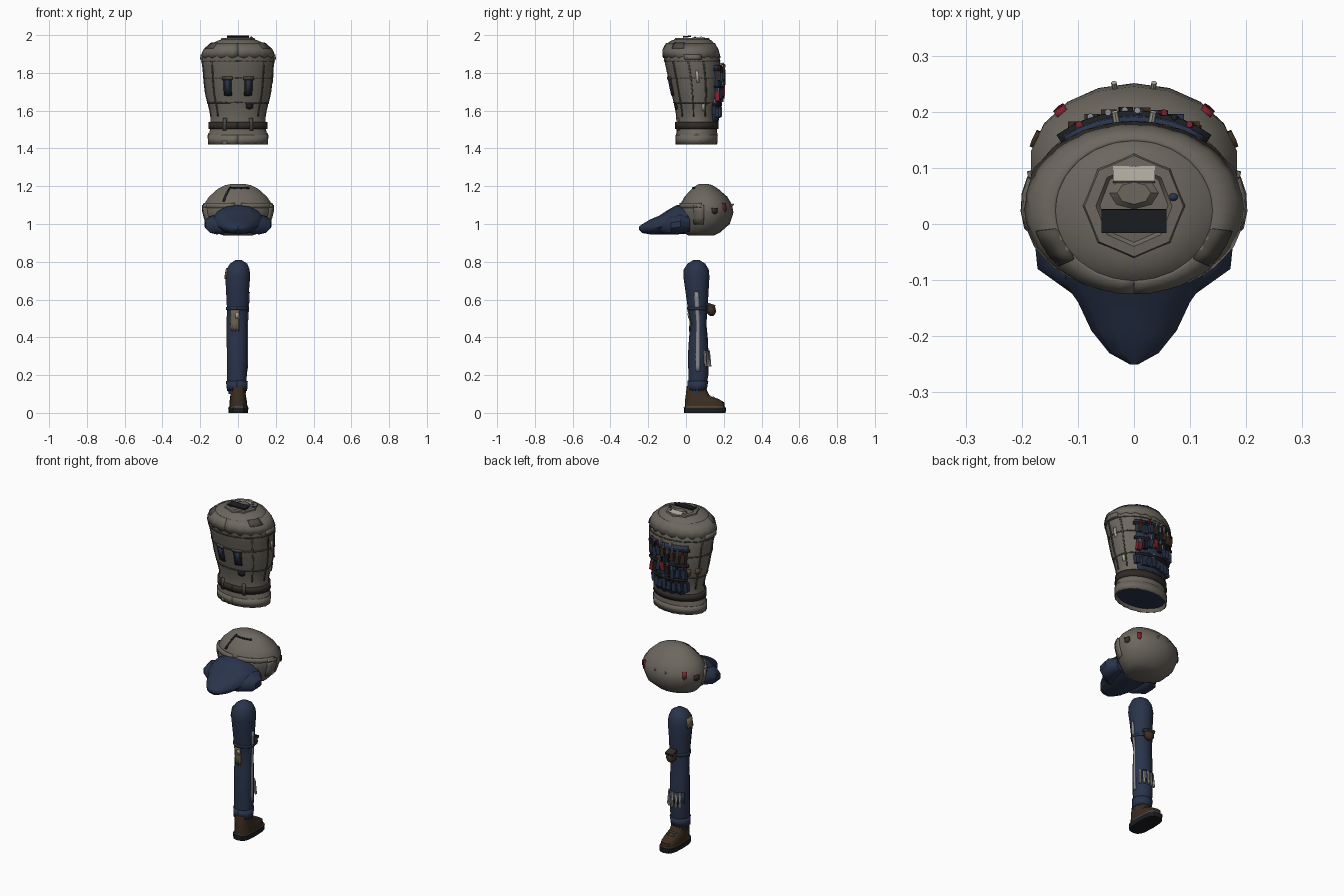
import bpy, bmesh, math, random
from mathutils import Vector

if "Cube" in bpy.data.objects:
    bpy.data.objects.remove(bpy.data.objects["Cube"])

random.seed(4)
COL = {"cloth": (.15, .135, .113), "seam": (.075, .068, .058), "navy": (.022, .034, .07),
       "dark": (.012, .013, .016), "belt": (.03, .024, .02), "leather": (.045, .026, .015),
       "red": (.22, .015, .025), "pale": (.42, .39, .33), "steel": (.25, .26, .28), "tan": (.16, .13, .085),
       "rust": (.11, .06, .035)}
MATS = {}
for k, c in COL.items():
    MATS[k] = bpy.data.materials.new(k)
    MATS[k].diffuse_color = (*c, 1)


def finish(name, bm, col):
    bmesh.ops.recalc_face_normals(bm, faces=bm.faces)
    me = bpy.data.meshes.new(name)
    bm.to_mesh(me)
    bm.free()
    ob = bpy.data.objects.new(name, me)
    bpy.context.collection.objects.link(ob)
    me.materials.append(MATS[col])
    return ob


def ring_point(row, deg, axis="z", power=1):
    w, u0, u1, v0, v1 = row
    c, s = math.cos(math.radians(deg)), math.sin(math.radians(deg))
    c, s = math.copysign(abs(c) ** power, c), math.copysign(abs(s) ** power, s)
    u, v = (u0 + u1) / 2 + (u1 - u0) / 2 * c, (v0 + v1) / 2 + (v1 - v0) / 2 * s
    return (u, v, w) if axis == "z" else (u, w, v)


def loft(name, rows, col, n=20, axis="z", power=1):
    bm = bmesh.new()
    rings = [[bm.verts.new(ring_point(r, 360 * i / n - 90, axis, power)) for i in range(n)] for r in rows]
    for a, b in zip(rings, rings[1:]):
        for i in range(n):
            bm.faces.new((a[i], a[(i + 1) % n], b[(i + 1) % n], b[i]))
    bm.faces.new(rings[0])
    bm.faces.new(rings[-1])
    return finish(name, bm, col)


def row_at(rows, z):
    for a, b in reversed(list(zip(rows, rows[1:]))):
        if a[0] <= z <= b[0]:
            t = (z - a[0]) / (b[0] - a[0])
            return [p + (q - p) * t for p, q in zip(a, b)]
    return rows[-1] if z > rows[-1][0] else rows[1]


def patch(name, rows, a0, a1, z0, z1, t, col, edge=0):
    """Slab that hugs a lofted body; edge makes the lower border ragged."""
    nu, nv = max(2, int(abs(a1 - a0) / 9)), max(1, int((z1 - z0) / .03))
    bm = bmesh.new()
    grid = []
    for i in range(nu + 1):
        low = z0 - edge * (i % 2)
        grid.append([bm.verts.new(ring_point(row_at(rows, low + (z1 - low) * j / nv), a0 + (a1 - a0) * i / nu))
                     for j in range(nv + 1)])
    for a, b in zip(grid, grid[1:]):
        for j in range(nv):
            bm.faces.new((a[j], b[j], b[j + 1], a[j + 1]))
    ob = finish(name, bm, col)
    m = ob.modifiers.new("thickness", "SOLIDIFY")
    m.thickness, m.offset = 2 * t, 0
    return ob


def blob(name, loc, size, col, rot=(0, 0, 0), seg=10):
    bpy.ops.mesh.primitive_uv_sphere_add(segments=seg, ring_count=7, radius=1, location=loc, rotation=rot)
    ob = bpy.context.object
    ob.name, ob.scale = name, size
    ob.data.materials.append(MATS[col])


def box(name, loc, size, col, rot=(0, 0, 0)):
    bpy.ops.mesh.primitive_cube_add(size=1, location=loc, rotation=rot)
    ob = bpy.context.object
    ob.name, ob.scale = name, size
    ob.data.materials.append(MATS[col])


def rod(name, a, b, r, col):
    a, b = Vector(a), Vector(b)
    bpy.ops.mesh.primitive_cylinder_add(vertices=7, radius=r, depth=(b - a).length, location=(a + b) / 2,
                                        rotation=(b - a).to_track_quat("Z", "Y").to_euler())
    bpy.context.object.name = name
    bpy.context.object.data.materials.append(MATS[col])


# Torso shell, with a recessed hem underneath
sym = lambda data: [(z, -x, x, y0, y1) for z, x, y0, y1 in data]
torso = sym([(1.45, .142, -.04, .15), (1.42, .156, -.052, .162), (1.478, .158, -.052, .166), (1.488, .15, -.05, .164),
             (1.57, .145, -.052, .166), (1.62, .154, -.06, .172), (1.68, .172, -.075, .184), (1.75, .181, -.09, .188),
             (1.82, .186, -.105, .186), (1.88, .195, -.118, .178), (1.92, .18, -.12, .167), (1.95, .15, -.108, .152),
             (1.97, .11, -.08, .138), (1.978, .085, -.055, .12)])
loft("torso", torso, "cloth", 24)
loft("torso_lining", sym([(1.44, .146, -.044, .154), (1.455, .13, -.03, .14)]), "navy", 24)
patch("ragged_hem", torso, -90, 270, 1.424, 1.47, .003, "cloth", .008)
patch("hem_tear", torso, -122, -112, 1.405, 1.44, .003, "cloth", .01)
patch("belt", torso, -90, 270, 1.502, 1.54, .008, "belt")
patch("shoulder_cape", torso, -90, 270, 1.89, 1.955, .006, "cloth", .012)
for s in (-1, 1):
    m = 90 * (1 - s)
    tip = lambda d: -90 + s * d
    patch("chest_pocket", torso, tip(11), tip(25), 1.68, 1.77, .005, "dark")
    patch("pocket_insert", torso, tip(15), tip(21), 1.69, 1.765, .008, "navy")
    patch("pocket_flap", torso, tip(9), tip(27), 1.765, 1.78, .007, "seam")
    for d in (45, 80, 112):
        patch("vertical_seam", torso, tip(d), tip(d + 3), 1.57, 1.86, .003, "seam")
    patch("shoulder_patch", torso, tip(48), tip(76), 1.925, 1.955, .009, "seam")
    patch("belt_loop", torso, tip(24), tip(31), 1.495, 1.56, .01, "seam")
    patch("shoulder_tip", torso, tip(75), tip(110), 1.87, 1.895, .009, "cloth")
for z in (1.64, 1.77, 1.86):
    patch("round_seam", torso, -90, 270, z, z + .006, .003, "seam")
patch("side_tag", torso, 3, 9, 1.75, 1.81, .004, "pale")
patch("side_tag", torso, 14, 21, 1.6, 1.635, .005, "pale")
patch("front_tear", torso, -74, -60, 1.615, 1.635, .005, "dark", .008)
for a in (125, 148):
    patch("back_rust_patch", torso, a, a + 14, 1.6 + a / 2000, 1.7, .005, "rust", .012)

# Collar and neck opening
loft("collar", sym([(1.96, .098, -.066, .132), (1.984, .088, -.058, .122), (1.986, .068, -.04, .104),
                    (1.977, .06, -.032, .098)]), "cloth", 8)
box("collar_flap", (0, .005, 1.992), (.115, .042, .008), "dark", (.1, 0, 0))
box("neck_pad", (0, .088, 1.984), (.075, .028, .012), "pale", (-.3, 0, 0))
loft("neck_plug", sym([(1.97, .055, .02, .09), (1.988, .03, .035, .075)]), "cloth", 8)
blob("collar_button", (.07, .048, 1.986), (.009, .007, .006), "navy")

# Tool rig on the back
patch("tool_panel", torso, 50, 130, 1.55, 1.84, .008, "navy", .01)
for i, x in enumerate((-.105, -.075, -.045, -.015, .015, .045, .075, .105)):
    for k in range(3):
        z = 1.6 + .09 * k + random.uniform(-.02, .02)
        r = row_at(torso, z)
        y = ring_point(r, math.degrees(math.acos(x / r[2])))[1] + .01
        kind = random.choice(("red", "dark", "navy", "navy", "leather", "dark"))
        box("tool_pouch", (x, y, z), (.024, .022, .05), "navy" if k == 0 else kind, (0, random.uniform(-.15, .15), 0))
        rod("tool_handle", (x, y + .004, z), (x + random.uniform(-.012, .012), y + .006, z + .055), .006,
            random.choice(("red", "steel", "dark", "tan")))
for z in (1.63, 1.72, 1.81):
    patch("tool_strap", torso, 46, 134, z, z + .012, .016, "dark")
for x in (-.03, .03):
    rod("pale_handle", (x, .175, 1.84), (x * 1.15, .2, 1.85), .006, "pale")

# Rounded cap shell with its seams and tears
cap = sym([(.94, .08, .01, .15), (.955, .125, -.012, .18), (1, .165, -.024, .232), (1.06, .185, -.035, .251),
           (1.1, .186, -.032, .245), (1.145, .155, -.008, .218), (1.185, .11, .03, .172), (1.205, .07, .055, .14),
           (1.213, .03, .07, .115)])
loft("cap_shell", cap, "cloth", 18)
for s in (-1, 1):
    patch("cap_rim", cap, -90 + s * 5, -90 + s * 80, 1.085, 1.11, .007, "cloth")
    patch("cap_side_rim", cap, -90 + s * 62, -90 + s * 85, 1.0, 1.1, .006, "cloth")
    patch("cap_tear", cap, 90 - s * 78, 90 - s * 66, 1.06, 1.085, .005, "leather", .008)
    patch("cap_red_tear", cap, 90 - s * 50, 90 - s * 42, 1.075, 1.11, .004, "red", .01)
    rod("cap_hook", (s * .033, .235, 1.09), (s * .036, .252, 1.105), .005, "pale")
patch("cap_front_seam", cap, -118, -114, 1.12, 1.195, .004, "dark")
patch("cap_cross_seam", cap, -118, -55, 1.187, 1.192, .004, "dark")

# Blue brim: long centre lobe, bulging base and two side wings
loft("brim_centre", [(.03, -.13, .13, .95, 1.1), (-.05, -.135, .135, .945, 1.1), (-.1, -.13, .13, .945, 1.072),
                     (-.14, -.102, .102, .945, 1.045), (-.19, -.078, .078, .945, 1.024),
                     (-.23, -.045, .045, .952, 1.0), (-.25, -.008, .008, .972, .985)], "navy", 14, "y")
for s in (-1, 1):
    loft("brim_wing", [(.02, s * .08, s * .14, .96, 1.04), (-.03, s * .06, s * .18, .95, 1.05),
                       (-.08, s * .05, s * .175, .945, 1.04), (-.115, s * .04, s * .125, .948, 1.03),
                       (-.14, s * .03, s * .09, .96, 1.01)], "navy", 10, "y")

# Trouser leg
leg = [(.1, -.05, .042, .01, .1), (.15, -.058, .046, .012, .11), (.2, -.06, .048, .013, .118), (.3, -.06, .05, .01, .12),
       (.4, -.062, .05, .016, .115), (.47, -.062, .05, .025, .108), (.55, -.06, .055, .01, .114),
       (.65, -.065, .06, -.004, .12), (.72, -.069, .066, -.014, .124), (.76, -.062, .063, -.012, .12),
       (.79, -.044, .05, .008, .102), (.81, -.012, .018, .04, .07)]
loft("trouser_leg", leg, "navy", 14)
patch("side_stripe", leg, -14, 8, .22, .64, .003, "steel")
patch("knee_patch", leg, -125, -80, .45, .56, .004, "tan", .02)
patch("knee_patch_light", leg, -98, -84, .5, .53, .007, "pale")
patch("hip_patch", leg, 160, 205, .71, .765, .005, "tan")
patch("ragged_cuff", leg, -90, 270, .13, .17, .005, "navy", .015)
patch("calf_rag", leg, 50, 150, .28, .33, .006, "navy", .02)
for i, a in enumerate((38, 60, 82, 104, 126)):
    p = Vector(ring_point(row_at(leg, .3), a))
    out = Vector((p.x, p.y - .065, 0)).normalized()
    rod("calf_rag_strip", p + Vector((0, 0, .03 - .01 * (i % 2))), p + out * .008 - Vector((0, 0, .055)), .007, "pale")
patch("thigh_strap", leg, -90, 270, .545, .56, .004, "navy")
blob("thigh_pouch", (.005, .132, .545), (.03, .026, .034), "leather", (.3, 0, 0))
box("pouch_flap", (.005, .13, .57), (.05, .05, .016), "belt", (-.3, 0, 0))

# Boot
loft("boot_sole", [(0, -.05, .053, -.01, .21), (.028, -.052, .055, -.012, .212)], "dark", 16, power=.65)
loft("boot_welt", [(.026, -.048, .052, -.008, .207), (.034, -.048, .052, -.008, .207)], "tan", 16, power=.65)
loft("boot_upper", [(.03, -.046, .05, -.006, .205), (.055, -.045, .048, -.006, .203), (.075, -.043, .045, -.004, .17),
                    (.09, -.041, .042, -.002, .125), (.14, -.04, .036, .004, .1)], "leather", 16, power=.75)
for y, z in ((.105, .1), (.125, .09), (.145, .083)):
    rod("boot_lace", (-.024, y, z), (.028, y, z), .005, "tan")

# Soft shading with crisp edges
for ob in bpy.data.objects:
    ob.select_set(True)
bpy.context.view_layer.objects.active = bpy.data.objects["torso"]
bpy.ops.object.shade_smooth_by_angle(angle=math.radians(38))

for m in bpy.data.materials:
    if m.users and not m.is_grease_pencil:
        m.use_nodes = True
        m.node_tree.nodes["Principled BSDF"].inputs["Base Color"].default_value = m.diffuse_color
